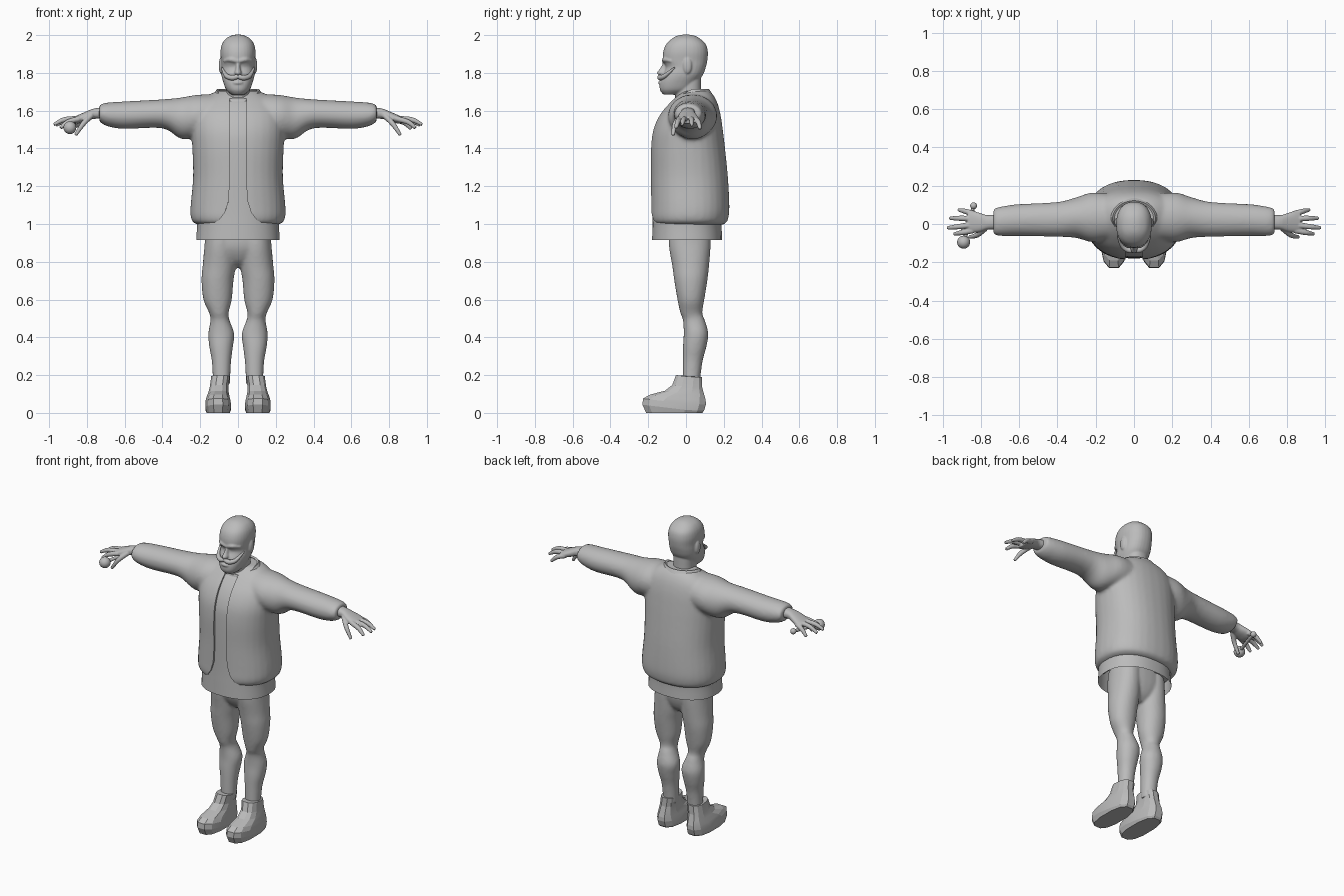
import bpy, bmesh, math
from mathutils import Vector, Matrix

if "Cube" in bpy.data.objects:
    bpy.data.objects.remove(bpy.data.objects["Cube"])

grey = bpy.data.materials.new("plain grey")
grey.use_nodes = True
grey.diffuse_color = (0.5, 0.5, 0.5, 1)
grey.node_tree.nodes["Principled BSDF"].inputs["Base Color"].default_value = (0.5, 0.5, 0.5, 1)


def skin(bm, rings, caps=True):
    """Bridge rings of points with quads."""
    rows = [[bm.verts.new(p) for p in ring] for ring in rings]
    n = len(rows[0])
    for low, high in zip(rows, rows[1:]):
        for i in range(n):
            j = (i + 1) % n
            bm.faces.new((low[i], low[j], high[j], high[i]))
    if caps:
        bm.faces.new(rows[0][::-1])
        bm.faces.new(rows[-1])


def blend(keys, steps):
    """Catmull-Rom interpolation between key sections."""
    keys = [Vector(k) for k in keys]
    out = []
    for i in range(len(keys) - 1):
        p0, p1, p2 = keys[max(i - 1, 0)], keys[i], keys[i + 1]
        p3 = keys[min(i + 2, len(keys) - 1)]
        for s in range(steps):
            t = s / steps
            out.append((p1 * 2 + (p2 - p0) * t + (p0 * 2 - p1 * 5 + p2 * 4 - p3) * t * t
                        + (p1 * 3 - p0 - p2 * 3 + p3) * t ** 3) / 2)
    return out + [keys[-1]]


def loft(bm, axis, keys, power=2.3, sides=32, steps=4, caps=True, tilt=0, side=1):
    """Sections (position, a min, a max, b min, b max) along z or x."""
    rings = []
    for t, a0, a1, b0, b1 in blend(keys, steps):
        ring = []
        for i in range(sides):
            ang = math.tau * (i + 0.5) / sides
            c, s = math.cos(ang), math.sin(ang)
            a = (a0 + a1) / 2 + (a1 - a0) / 2 * math.copysign(abs(c) ** (2 / power), c)
            b = (b0 + b1) / 2 + (b1 - b0) / 2 * math.copysign(abs(s) ** (2 / power), s)
            if axis == 'z':
                ring.append((a * side, b, t + tilt * min(b - 0.03, 0)))
            else:
                ring.append((t * side, a, b))
        rings.append(ring)
    skin(bm, rings, caps)


def column(bm, rows, **options):
    """Left-right symmetric z loft from (z, half width, back, front)."""
    loft(bm, 'z', [(z, -w, w, y0, y1) for z, w, y0, y1 in rows], **options)


def tube(bm, points, radii, side=1, sides=12):
    pts = blend([(x * side, y, z, r) for (x, y, z), r in zip(points, radii)], 4)
    rings = []
    for i, p in enumerate(pts):
        d = (pts[min(i + 1, len(pts) - 1)] - pts[max(i - 1, 0)]).to_3d()
        q = d.to_track_quat('Z', 'Y')
        rings.append([p.to_3d() + q @ Vector((math.cos(k * math.tau / sides),
                      math.sin(k * math.tau / sides), 0)) * p.w for k in range(sides)])
    skin(bm, rings)


def ball(bm, centre, size):
    bmesh.ops.create_uvsphere(bm, u_segments=24, v_segments=14, radius=1,
                              matrix=Matrix.Translation(centre) @ Matrix.Diagonal((*size, 1)))


def finish(name, bm, voxel=0, relax=0, cutter=None, thick=0, angle=40):
    """Turn a bmesh into an object, fuse its pieces and shade it."""
    bmesh.ops.recalc_face_normals(bm, faces=bm.faces)
    mesh = bpy.data.meshes.new(name)
    bm.to_mesh(mesh)
    bm.free()
    mesh.materials.append(grey)
    ob = bpy.data.objects.new(name, mesh)
    bpy.context.collection.objects.link(ob)
    bpy.ops.object.select_all(action='DESELECT')
    bpy.context.view_layer.objects.active = ob
    ob.select_set(True)
    if voxel:
        m = ob.modifiers.new("fuse", 'REMESH')
        m.mode, m.voxel_size = 'VOXEL', voxel
    if relax:
        m = ob.modifiers.new("relax", 'SMOOTH')
        m.factor, m.iterations = 0.5, relax
    if cutter:
        m = ob.modifiers.new("opening", 'BOOLEAN')
        m.object, m.operation, m.solver = cutter, 'DIFFERENCE', 'EXACT'
    if thick:
        m = ob.modifiers.new("thickness", 'SOLIDIFY')
        m.thickness = thick
    for m in list(ob.modifiers):
        bpy.ops.object.modifier_apply(modifier=m.name)
    if angle:
        bpy.ops.object.shade_smooth_by_angle(angle=math.radians(angle))
    return ob


# Head with neck, nose, brow, lips and ears
bm = bmesh.new()
column(bm, [(1.685, .035, -.12, -.03), (1.71, .062, -.138, .03), (1.75, .078, -.138, .06),
            (1.79, .088, -.124, .09), (1.83, .089, -.108, .105), (1.865, .09, -.122, .113),
            (1.91, .093, -.121, .116), (1.95, .086, -.106, .106), (1.98, .066, -.076, .076),
            (1.997, .036, -.045, .045), (2.003, .01, -.012, .012)])
column(bm, [(1.58, .075, -.06, .09), (1.66, .064, -.058, .08), (1.78, .064, -.05, .08)])
column(bm, [(1.785, .012, -.14, -.09), (1.80, .019, -.155, -.09), (1.825, .012, -.137, -.09),
            (1.86, .01, -.118, -.09)], power=2)
ball(bm, (0, -.134, 1.748), (.027, .013, .011))
for s in (1, -1):
    tube(bm, [(0, -.114, 1.862), (.04, -.11, 1.87), (.075, -.078, 1.862)], (.013, .013, .006), s)
    ball(bm, (.091 * s, .008, 1.838), (.011, .023, .042))
finish("head", bm, voxel=.005, relax=4)

# Upswept moustache
bm = bmesh.new()
for s in (1, -1):
    tube(bm, [(0, -.138, 1.782), (.03, -.136, 1.774), (.062, -.112, 1.785), (.086, -.06, 1.828)],
         (.012, .014, .012, .004), s)
finish("moustache", bm)

# Jacket: body and sleeves fused, then opened down the front
bm = bmesh.new()
profile = [(1.78, .045), (1.2, .045), (1.12, .05), (1.06, .07), (1.02, .1), (.995, .15), (.95, .16)]
outline = [(x, z) for z, x in profile] + [(-x, z) for z, x in reversed(profile)]
skin(bm, [[(x, y, z) for x, z in outline] for y in (-.4, -.06)])
opening = finish("opening_cutter", bm, angle=0)
opening.hide_render = True

bm = bmesh.new()
column(bm, [(.993, .2, -.15, .185), (1.008, .237, -.178, .215), (1.04, .251, -.187, .226),
            (1.1, .251, -.187, .23), (1.25, .238, -.187, .222), (1.4, .242, -.187, .207),
            (1.5, .247, -.174, .195), (1.58, .24, -.138, .183), (1.64, .21, -.088, .167),
            (1.68, .16, -.045, .147), (1.705, .11, -.01, .125)])
for s in (1, -1):
    loft(bm, 'x', [(0, -.06, .14, 1.48, 1.69), (.2, -.095, .165, 1.46, 1.685),
                   (.3, -.073, .14, 1.45, 1.67), (.4, -.067, .115, 1.507, 1.66),
                   (.6, -.063, .104, 1.503, 1.649), (.69, -.063, .092, 1.517, 1.643),
                   (.725, -.058, .083, 1.535, 1.635), (.735, -.05, .076, 1.545, 1.626)],
         power=2, side=s)
finish("jacket", bm, voxel=.01, relax=8, cutter=opening)
bpy.data.objects.remove(opening)

# Shirt under the jacket, open at the hem
bm = bmesh.new()
column(bm, [(.915, .222, -.18, .192), (1.0, .218, -.178, .19), (1.1, .225, -.176, .2),
            (1.4, .222, -.175, .19), (1.5, .22, -.161, .175), (1.58, .2, -.125, .16),
            (1.64, .15, -.077, .14), (1.66, .1, -.05, .1)], caps=False)
finish("shirt", bm)

# Collar dipping at the throat
bm = bmesh.new()
column(bm, [(1.66, .15, -.09, .155), (1.69, .128, -.075, .138), (1.715, .112, -.065, .122)],
       caps=False, tilt=.6, power=2)
finish("collar", bm, thick=.012)

# Hips and legs
bm = bmesh.new()
column(bm, [(.97, .17, -.09, .13), (.88, .172, -.088, .128), (.81, .1, -.055, .105),
            (.77, .03, -.01, .07)])
for s in (1, -1):
    loft(bm, 'z', [(.96, .01, .172, -.09, .13), (.88, .01, .178, -.09, .13),
                   (.78, .012, .187, -.073, .122), (.7, .024, .193, -.062, .113),
                   (.6, .033, .183, -.045, .097), (.53, .05, .153, -.03, .086),
                   (.49, .045, .146, -.016, .1), (.42, .02, .157, -.012, .118),
                   (.35, .027, .152, -.016, .108), (.27, .037, .138, -.017, .087),
                   (.15, .043, .132, -.017, .072)], side=s, power=2.1)
finish("trousers", bm, voxel=.009, relax=4)

for s, word in ((1, "left"), (-1, "right")):
    # Faceted ankle boot
    bm = bmesh.new()
    loft(bm, 'z', [(0, .042, .168, -.215, .09), (.012, .035, .175, -.235, .1),
                   (.045, .037, .174, -.232, .11), (.07, .043, .168, -.195, .108),
                   (.1, .048, .158, -.115, .098), (.135, .05, .15, -.075, .088),
                   (.19, .042, .143, -.055, .086)],
         power=2.6, sides=12, steps=1, tilt=-.12, side=s)
    # Keep the sole flat on the floor
    for v in bm.verts:
        if v.co.z < .06:
            v.co.z = 0 if v.index < 12 and v.co.z < .011 else v.co.z
    low = sorted(bm.verts, key=lambda v: v.co.z)
    bm.faces.ensure_lookup_table()
    for v in bm.faces[-2].verts:
        v.co.z = 0
    finish(word + "_boot", bm, angle=12)

    # Hand with spread, drooping fingers
    bm = bmesh.new()
    loft(bm, 'x', [(.69, -.03, .055, 1.555, 1.62), (.76, -.028, .046, 1.557, 1.612),
                   (.80, -.04, .056, 1.545, 1.597), (.84, -.045, .067, 1.533, 1.58),
                   (.868, -.038, .06, 1.532, 1.568)], side=s, steps=3)
    for base, knuckle, tip in (
            ((.84, -.034, 1.557), (.9, -.045, 1.54), (.94, -.052, 1.508)),
            ((.84, -.004, 1.558), (.92, -.014, 1.552), (.975, -.02, 1.526)),
            ((.84, .027, 1.557), (.91, .03, 1.55), (.964, .03, 1.522)),
            ((.83, .052, 1.553), (.88, .066, 1.537), (.917, .074, 1.503)),
            ((.775, -.022, 1.575), (.82, -.058, 1.53), (.86, -.068, 1.47))):
        tube(bm, (base, knuckle, tip), (.015, .014, .009), s)
    finish(word + "_hand", bm, voxel=.004, relax=3)

# Short rod with a ball and a knob in the right hand
bm = bmesh.new()
tube(bm, [(-.89, -.095, 1.51), (-.862, .0, 1.518), (-.838, .095, 1.525)], (.01, .01, .01))
ball(bm, (-.89, -.095, 1.51), (.034, .034, .034))
ball(bm, (-.838, .095, 1.525), (.018, .018, .018))
finish("hand_rod", bm)
